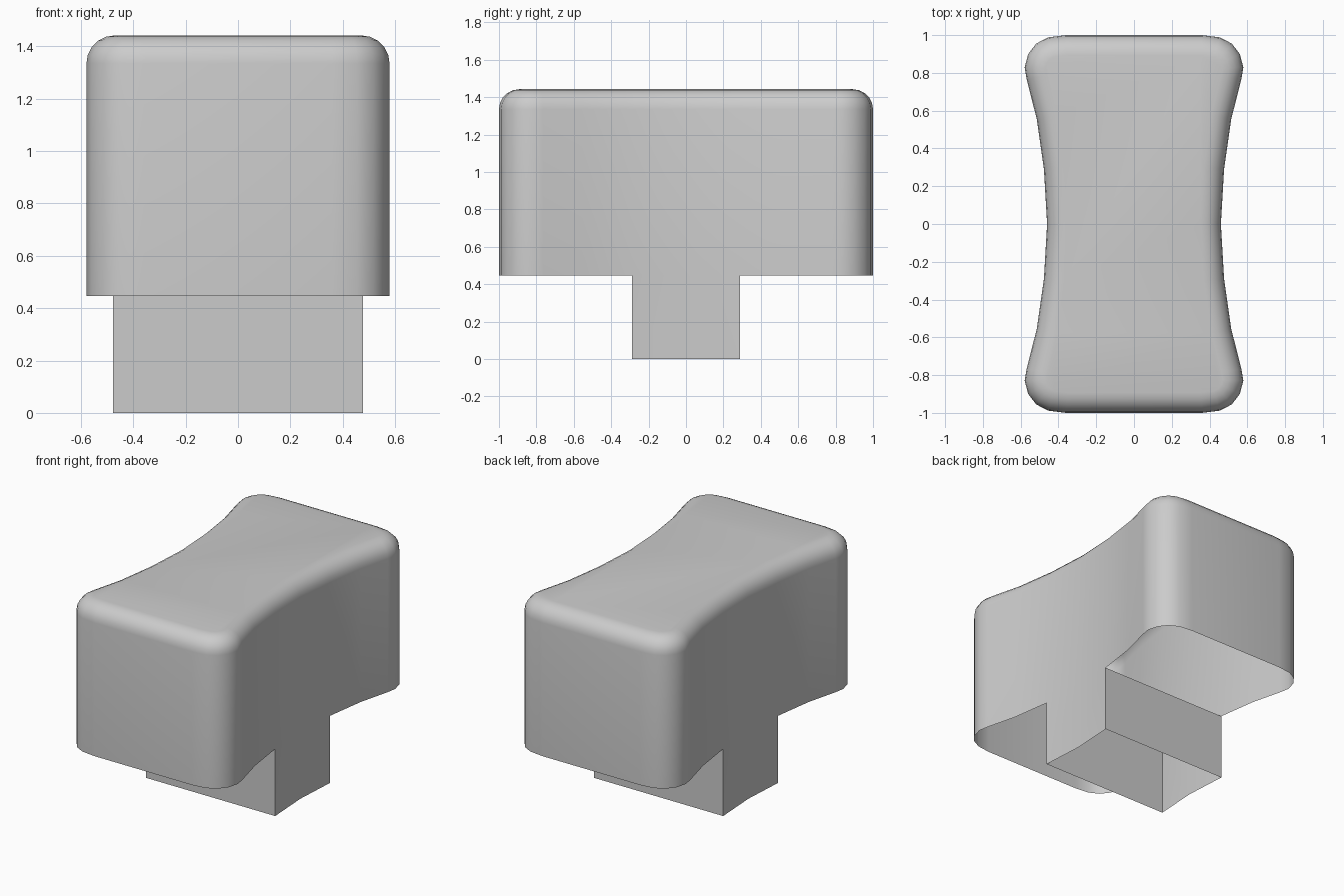
import bpy, bmesh, math
from mathutils import Vector

if "Cube" in bpy.data.objects:
    bpy.data.objects.remove(bpy.data.objects["Cube"])

Z_MID, Z_TOP, R, SEG = 0.447, 1.442, 0.107, 5

# Quarter of the waisted plan outline, mirrored to a counter-clockwise loop
q = [(0.46, 0), (0.477, 0.29), (0.515, 0.556), (0.568, 0.765), (0.579, 0.83),
     (0.560, 0.90), (0.518, 0.955), (0.455, 0.988), (0.36, 1.0)]
half = q + [(-x, y) for x, y in reversed(q)]
loop = [Vector(p) for p in half + [(-x, -y) for x, y in half[1:-1]]]
n = len(loop)


def inset(d):
    """Offset the outline inwards by d with mitred corners."""
    out = []
    for i, p in enumerate(loop):
        a = (p - loop[i - 1]).normalized()
        b = (loop[(i + 1) % n] - p).normalized()
        na, nb = Vector((-a.y, a.x)), Vector((-b.y, b.x))
        m = (na + nb).normalized()
        out.append(p + m * d / m.dot(na))
    return out


bm = bmesh.new()


def ring(pts, z):
    return [bm.verts.new((p.x, p.y, z)) for p in pts]


# Open-bottomed body: straight wall, rounded top edge, flat top
rings = [ring(loop, Z_MID)]
for k in range(SEG + 1):
    t = math.pi / 2 * k / SEG
    rings.append(ring(inset(R * (1 - math.cos(t))), Z_TOP - R + R * math.sin(t)))
for lo, hi in zip(rings, rings[1:]):
    for i in range(n):
        j = (i + 1) % n
        bm.faces.new((lo[i], lo[j], hi[j], hi[i]))
bm.faces.new(rings[-1])

# Hollow stem: continues the waist walls downwards, closed front and back
mid = n // 2
ids = [n - 1, 0, 1, mid - 1, mid, mid + 1]
top = [rings[0][i] for i in ids]
low = ring([loop[i] for i in ids], 0)
for i in range(6):
    j = (i + 1) % 6
    bm.faces.new((low[i], low[j], top[j], top[i]))

me = bpy.data.meshes.new("waisted_cap")
bm.to_mesh(me)
bm.free()
ob = bpy.data.objects.new("waisted_cap", me)
bpy.context.collection.objects.link(ob)
bpy.context.view_layer.objects.active = ob
ob.select_set(True)
bpy.ops.object.shade_smooth_by_angle(angle=math.radians(40))
